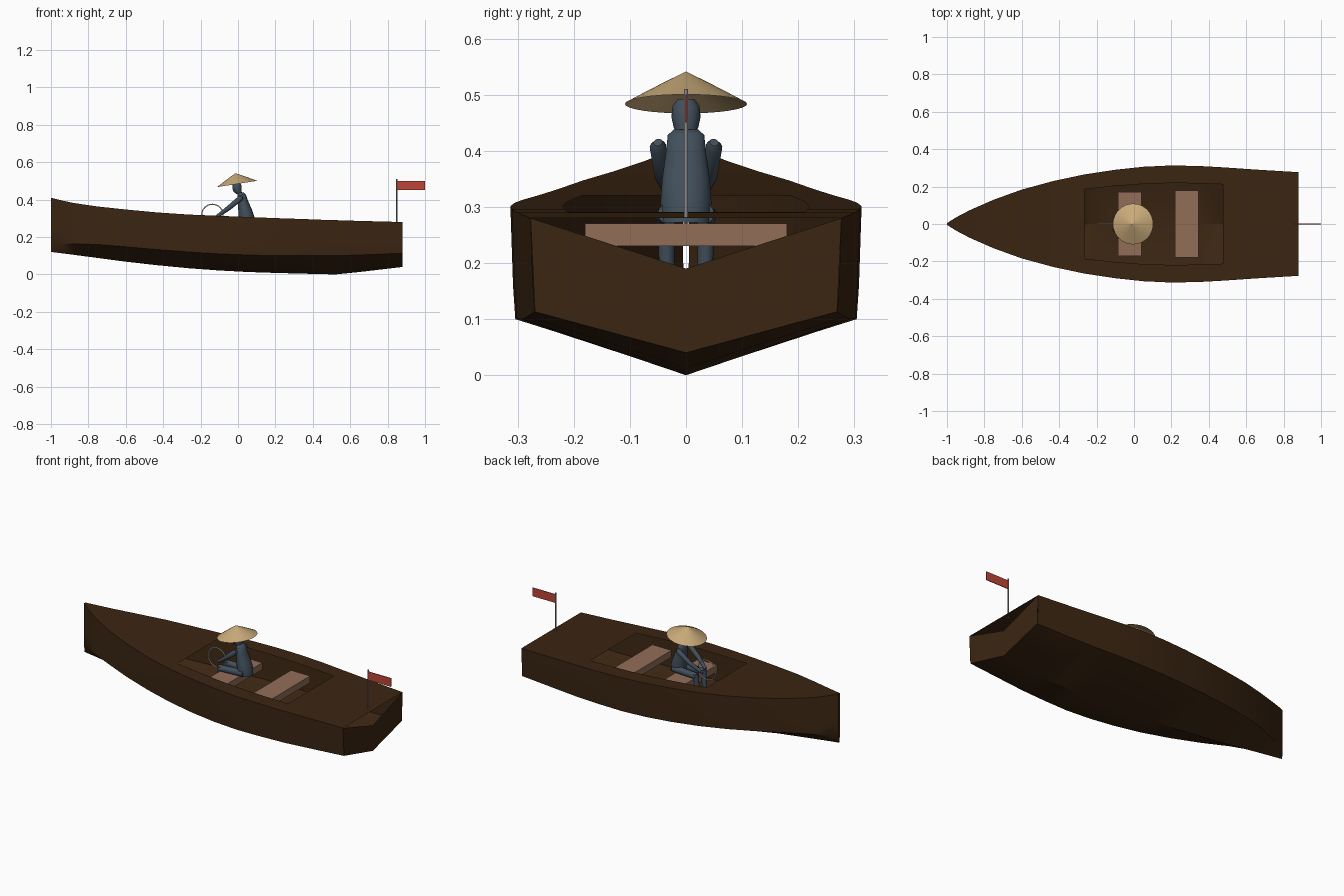
import bpy, bmesh, math
from mathutils import Vector

if "Cube" in bpy.data.objects:
    bpy.data.objects.remove(bpy.data.objects["Cube"])


def material(name, r, g, b):
    m = bpy.data.materials.new(name)
    m.diffuse_color = (r, g, b, 1)
    m.use_nodes = True
    m.node_tree.nodes["Principled BSDF"].inputs["Base Color"].default_value = m.diffuse_color
    return m


BROWN = material("dark brown wood", 0.044, 0.019, 0.006)
SEAT = material("light brown wood", 0.29, 0.155, 0.098)
CLOTH = material("slate blue", 0.053, 0.078, 0.105)
STRAW = material("straw", 0.58, 0.40, 0.19)
RED = material("red", 0.52, 0.06, 0.04)
GREY = material("grey metal", 0.25, 0.25, 0.26)
WHITE = material("white", 0.85, 0.85, 0.85)


def finish(bm, name, mat, smooth=None):
    bmesh.ops.remove_doubles(bm, verts=bm.verts, dist=1e-5)
    bmesh.ops.recalc_face_normals(bm, faces=bm.faces)
    me = bpy.data.meshes.new(name)
    bm.to_mesh(me)
    bm.free()
    me.materials.append(mat)
    ob = bpy.data.objects.new(name, me)
    bpy.context.collection.objects.link(ob)
    if smooth:
        bpy.ops.object.select_all(action='DESELECT')
        ob.select_set(True)
        bpy.context.view_layer.objects.active = ob
        bpy.ops.object.shade_smooth_by_angle(angle=math.radians(smooth))
    return ob


def quad(bm, *pts):
    bm.faces.new([bm.verts.new(p) for p in pts])


def box(name, lo, hi, mat):
    bm = bmesh.new()
    bmesh.ops.create_cube(bm, size=1)
    for v in bm.verts:
        v.co = [(a + b) / 2 + c * (b - a) for a, b, c in zip(lo, hi, v.co)]
    return finish(bm, name, mat)


def tube(name, path, mat, sides=14, caps=True, tilt=None):
    """Rings along a path of (x, y, z, rx, ry); tilt fixes the ring axis."""
    bm = bmesh.new()
    pts = [Vector(p[:3]) for p in path]
    axis = Vector(tilt) if tilt else pts[-1] - pts[0]
    q = axis.to_track_quat('Z', 'Y')
    rings = []
    for p, c in zip(path, pts):
        ring = []
        for i in range(sides):
            a = 2 * math.pi * i / sides
            off = Vector((p[3] * math.cos(a), p[4] * math.sin(a), 0))
            ring.append(bm.verts.new(c + q @ off))
        rings.append(ring)
    for a, b in zip(rings, rings[1:]):
        for i in range(sides):
            j = (i + 1) % sides
            bm.faces.new((a[i], a[j], b[j], b[i]))
    if caps:
        bm.faces.new(rings[0])
        bm.faces.new(rings[-1])
    return finish(bm, name, mat, 40)


# hull stations: x, half width, gunwale z, chine z, keel z
ST = [(-1, .005, .41, .15, .12), (-.95, .036, .397, .16, .114), (-.88, .073, .382, .164, .105),
      (-.75, .13, .363, .16, .088), (-.6, .184, .347, .148, .068), (-.43, .23, .331, .133, .049),
      (-.265, .265, .32, .12, .033), (-.1, .29, .313, .11, .021), (.05, .306, .307, .104, .013),
      (.2, .313, .301, .1, .008), (.35, .31, .296, .1, .004), (.475, .303, .291, .1, .001),
      (.52, .3, .29, .1, .0), (.65, .291, .286, .104, .013), (.88, .277, .28, .113, .04)]

# hull skin, hollow and open at the narrow stem
bm = bmesh.new()
for a, b in zip(ST, ST[1:]):
    for s in (1, -1):
        def sec(t):
            x, w, g, c, k = t
            return [(x, s * w, g), (x, s * w * .985, c + (g - c) * .3), (x, s * w * .972, c), (x, 0, k)]
        pa, pb = sec(a), sec(b)
        for i in range(3):
            quad(bm, pa[i], pb[i], pb[i + 1], pa[i + 1])
finish(bm, "hull", BROWN, 35)

# transom with a V notch below the deck
bm = bmesh.new()
x, w, g, c, k = ST[-1]
for s in (1, -1):
    quad(bm, (x, s * w, g), (x, s * w * .972, c), (x, 0, k), (x, 0, .19))
finish(bm, "transom", BROWN)

# deck with the cockpit opening
bm = bmesh.new()
for a, b in zip(ST, ST[1:]):
    cockpit = -.27 < a[0] and b[0] < .48
    for s in (1, -1):
        ka, kb = (.7 * a[1], .7 * b[1]) if cockpit else (0, 0)
        quad(bm, (a[0], s * a[1], a[2]), (b[0], s * b[1], b[2]),
             (b[0], s * kb, b[2]), (a[0], s * ka, a[2]))
finish(bm, "deck", BROWN, 35)

# benches
box("front_seat", (-.085, -.17, .23), (.04, .17, .27), SEAT)
box("rear_seat", (.22, -.18, .23), (.345, .18, .27), SEAT)

# stern flag
tube("flag_pole", [(.85, 0, .28, .004, .004), (.85, 0, .51, .004, .004)], GREY, 10)
box("flag", (.85, -.002, .45), (1.0, .002, .5), RED)

# seated rower: torso, head, limbs
tube("torso", [(.047, 0, .272, .043, .044), (.045, 0, .31, .042, .046), (.037, 0, .35, .036, .043),
               (.025, 0, .40, .026, .036), (.02, 0, .428, .022, .033), (.015, 0, .438, .014, .022)],
     CLOTH, 18, tilt=(0, 0, 1))
tube("head", [(.006, 0, .43, .015, .017), (-.002, 0, .442, .022, .022), (-.005, 0, .46, .025, .026),
              (-.006, 0, .48, .023, .024), (-.007, 0, .492, .014, .015)], CLOTH, 16, tilt=(0, 0, 1))
for s, side in ((1, "left"), (-1, "right")):
    tube(side + "_arm", [(.022, s * .05, .415, .008, .008), (.013, s * .05, .407, .015, .015),
                         (-.05, s * .043, .355, .013, .013), (-.112, s * .022, .31, .009, .009)], CLOTH)
    tube(side + "_thigh", [(.06, s * .03, .288, .02, .02), (-.095, s * .036, .283, .018, .018)], CLOTH)
    tube(side + "_shin", [(-.088, s * .036, .295, .017, .017), (-.1, s * .034, .17, .013, .013)], CLOTH)

# conical straw hat, tipped forward
tip = Vector((-.155, 0, .988))
base = Vector((-.005, 0, .4835))
hat = [(*(base + tip * h), r, r) for h, r in ((0, .109), (.02, .073), (.041, .034), (.053, .01), (.058, .0005))]
tube("straw_hat", hat, STRAW, 32, caps=False, tilt=tip)

# thin upright ring held in the hands
bpy.ops.mesh.primitive_torus_add(major_radius=.057, minor_radius=.003, major_segments=32, minor_segments=8,
                                 location=(-.137, 0, .318), rotation=(math.pi / 2, 0, 0))
ring = bpy.context.object
ring.name = "steering_ring"
ring.data.materials.append(WHITE)
bpy.ops.object.shade_smooth_by_angle(angle=math.radians(60))
